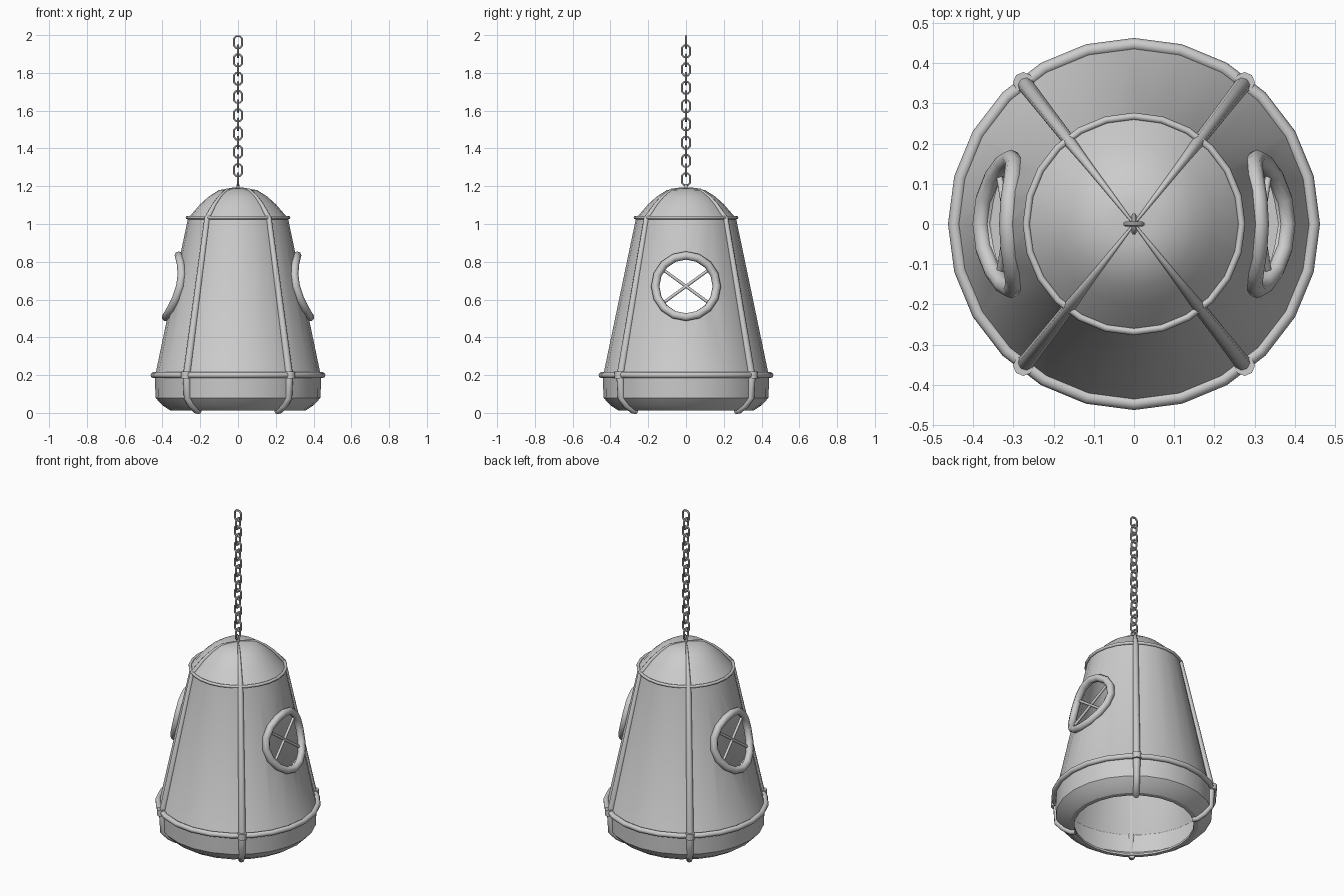
import bpy
import bmesh
from math import sin, cos, pi, sqrt, radians
from mathutils import Vector

if "Cube" in bpy.data.objects:
    bpy.data.objects.remove(bpy.data.objects["Cube"])

metal = bpy.data.materials.new("grey metal")
metal.use_nodes = True
GREY = (0.6, 0.6, 0.6, 1)
metal.diffuse_color = GREY
metal.node_tree.nodes["Principled BSDF"].inputs["Base Color"].default_value = GREY

SIDES = 24
BASE = [(0.335, 0.012), (0.36, 0.014), (0.40, 0.04), (0.437, 0.08), (0.44, 0.2)]
DOME = [(0.265, 1.03), (0.20, 1.105), (0.155, 1.145), (0.1, 1.18), (0.05, 1.187), (0, 1.19)]


def activate(ob):
    bpy.ops.object.select_all(action="DESELECT")
    ob.select_set(True)
    bpy.context.view_layer.objects.active = ob


def add_object(name, data):
    ob = bpy.data.objects.new(name, data)
    bpy.context.collection.objects.link(ob)
    data.materials.append(metal)
    return ob


def lathe(name, profile):
    """Spin a radius/height profile round the z axis."""
    bm = bmesh.new()
    verts = [bm.verts.new((r, 0, z)) for r, z in profile]
    edges = [bm.edges.new(pair) for pair in zip(verts, verts[1:])]
    bmesh.ops.spin(bm, geom=verts + edges, cent=(0, 0, 0), axis=(0, 0, 1),
                   angle=2 * pi, steps=SIDES)
    bmesh.ops.remove_doubles(bm, verts=bm.verts, dist=0.0005)
    bmesh.ops.recalc_face_normals(bm, faces=bm.faces)
    mesh = bpy.data.meshes.new(name)
    bm.to_mesh(mesh)
    bm.free()
    return add_object(name, mesh)


def tube(name, points, radius, closed=False, taper=None, res=2):
    """Round bar along a path, optionally tapered."""
    curve = bpy.data.curves.new(name, "CURVE")
    curve.dimensions = "3D"
    curve.bevel_depth = radius
    curve.bevel_resolution = res
    curve.use_fill_caps = True
    spline = curve.splines.new("POLY")
    spline.points.add(len(points) - 1)
    for i, (p, co) in enumerate(zip(spline.points, points)):
        p.co = (*co, 1)
        p.radius = taper[i] if taper else 1
    spline.use_cyclic_u = closed
    ob = add_object(name, curve)
    activate(ob)
    bpy.ops.object.convert(target="MESH")
    ob = bpy.context.object
    bpy.ops.object.shade_smooth_by_angle(angle=radians(50))
    return ob


def wall_radius(z):
    return 0.437 - (z - 0.2) * 0.172 / 0.83


def ring(radius, z):
    return [(radius * cos(2 * pi * i / SIDES), radius * sin(2 * pi * i / SIDES), z)
            for i in range(SIDES)]


# Hollow shell: curled base, tapering wall and domed cap
shell = lathe("lantern_shell", BASE + [(0.437, 0.205)] + DOME)
solid = shell.modifiers.new("thickness", "SOLIDIFY")
solid.thickness = 0.012
solid.offset = -1
activate(shell)
bpy.ops.object.modifier_apply(modifier=solid.name)

# Round openings through both sides
bpy.ops.mesh.primitive_cylinder_add(vertices=16, radius=0.15, depth=1.2,
                                    location=(0, 0, 0.67), rotation=(0, pi / 2, 0))
cutter = bpy.context.object
cutter.hide_render = True
cut = shell.modifiers.new("window", "BOOLEAN")
cut.operation = "DIFFERENCE"
cut.object = cutter
activate(shell)
bpy.ops.object.modifier_apply(modifier=cut.name)
bpy.data.objects.remove(cutter)
bpy.ops.object.shade_smooth_by_angle(angle=radians(28))

# Horizontal bands
tube("lower_band", ring(0.447, 0.2), 0.016, closed=True)
tube("upper_band", ring(0.268, 1.034), 0.009, closed=True)

# Four tapered ribs running from the curled base over the cap
rib_path = BASE[:-1] + [(0.44, 0.185), (0.437, 0.215)] + DOME
rib_size = [0.9] * 4 + [1.05, 1] + [0.75, 0.55, 0.45, 0.35, 0.25, 0.15]
for n, (sx, sy) in enumerate([(1, 1), (-1, 1), (-1, -1), (1, -1)], 1):
    ax, ay = sx * cos(radians(52)), sy * sin(radians(52))
    tube(f"rib_{n}", [(r * ax, r * ay, z) for r, z in rib_path], 0.02, taper=rib_size)
    tube(f"rib_clasp_{n}", [(0.447 * ax, 0.447 * ay, z) for z in (0.182, 0.218)], 0.026)

# Window frames bent to the wall, each with crossed bars
for side, sx in (("left", 1), ("right", -1)):
    def on_wall(angle, radius, lift):
        y, z = radius * cos(angle), 0.67 + radius * sin(angle)
        return Vector((sx * (sqrt(wall_radius(z) ** 2 - y * y) + lift), y, z))
    tube(f"{side}_window_frame",
         [on_wall(2 * pi * i / 16, 0.163, 0.008) for i in range(16)], 0.022, closed=True)
    for n, a in enumerate((radians(36), radians(144)), 1):
        tube(f"{side}_window_bar_{n}",
             [on_wall(a, 0.155, 0), on_wall(a + pi, 0.155, 0)], 0.008)

# Chain of alternating elongated links
WIRE, PITCH, COUNT = 0.0062, 0.0484, 16
for n in range(COUNT):
    z = 1.963 - n * PITCH
    pts = []
    for u, v in [(0.01, 0.031), (0.021, 0.019), (0.021, -0.019), (0.01, -0.031),
                 (-0.01, -0.031), (-0.021, -0.019), (-0.021, 0.019), (-0.01, 0.031)]:
        pts.append((u, 0, z + v) if n % 2 == 0 else (0, u, z + v))
    tube(f"chain_link_{n + 1}", pts, WIRE, closed=True, res=1)
tube("chain_mount", [(0, 0, 1.18), (0, 0, 1.21)], 0.009)
